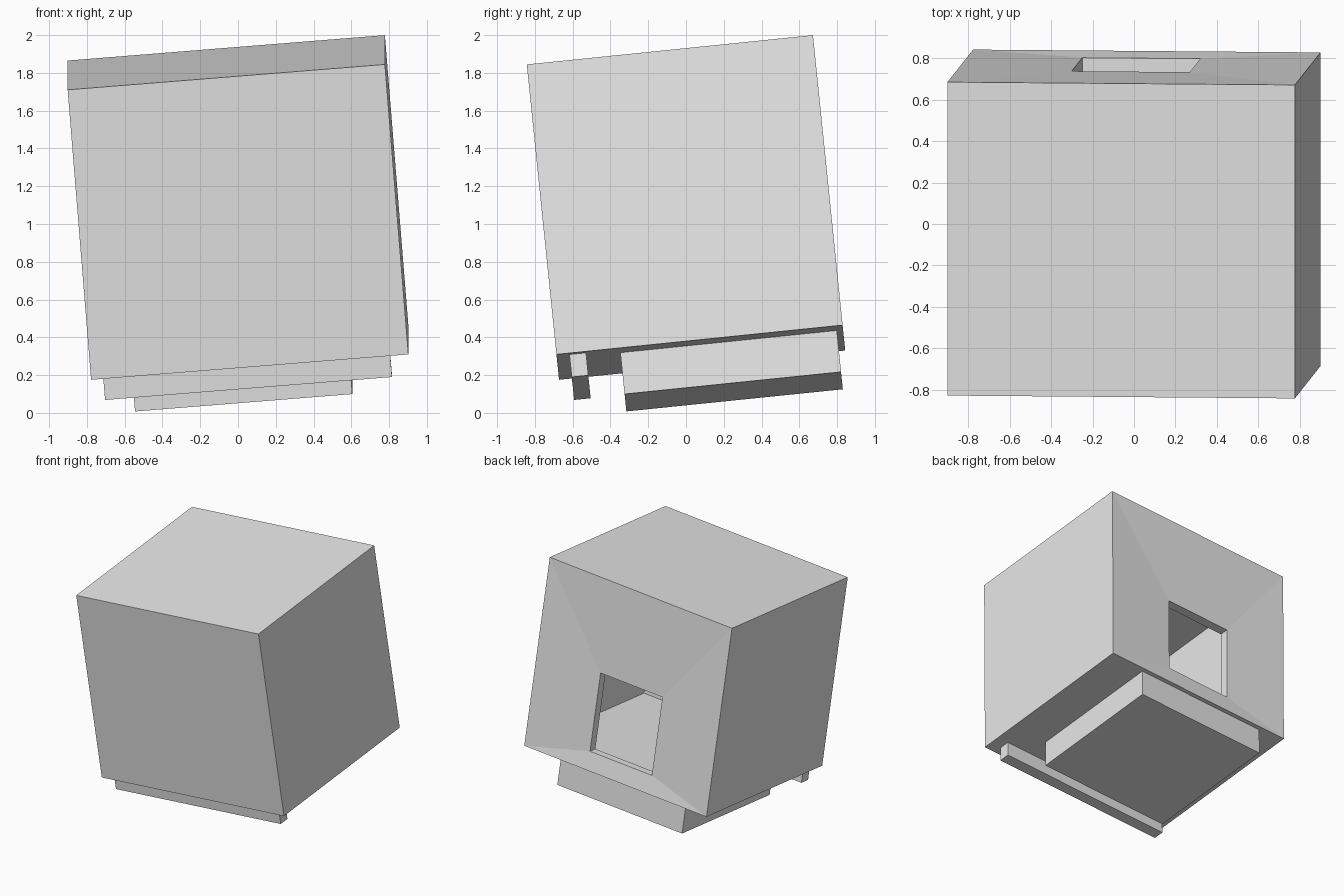
import bpy, bmesh, math
from mathutils import Matrix, Vector

if "Cube" in bpy.data.objects:
    bpy.data.objects.remove(bpy.data.objects["Cube"])

grey = bpy.data.materials.new("plain_grey")
grey.diffuse_color = (0.8, 0.8, 0.8, 1)
grey.use_nodes = True
grey.node_tree.nodes["Principled BSDF"].inputs["Base Color"].default_value = grey.diffuse_color

# The whole model leans: shared placement for every part
TILT = (Matrix.Translation((0, 0, 1.0875))
        @ Matrix.Rotation(math.radians(5.84), 4, 'X')
        @ Matrix.Rotation(math.radians(-4.6), 4, 'Y'))


def loft(name, rings):
    """Closed solid through rectangles (y, x0, x1, z0, z1), capped at both ends."""
    bm = bmesh.new()
    loops = []
    for y, x0, x1, z0, z1 in rings:
        corners = ((x0, z0), (x1, z0), (x1, z1), (x0, z1))
        loops.append([bm.verts.new(TILT @ Vector((x, y, z))) for x, z in corners])
    for a, b in zip(loops, loops[1:]):
        for i in range(4):
            j = (i + 1) % 4
            bm.faces.new((a[i], a[j], b[j], b[i]))
    bm.faces.new(loops[0])
    bm.faces.new(loops[-1][::-1])
    bmesh.ops.recalc_face_normals(bm, faces=bm.faces)
    mesh = bpy.data.meshes.new(name)
    bm.to_mesh(mesh)
    bm.free()
    mesh.materials.append(grey)
    obj = bpy.data.objects.new(name, mesh)
    bpy.context.collection.objects.link(obj)
    return obj


def block(name, x0, x1, y0, y1, z0, z1):
    return loft(name, [(y0, x0, x1, z0, z1), (y1, x0, x1, z0, z1)])


# Hollow casing: outer shell, slightly dished back, opening, inner cavity
W, D, H = 0.8425, 0.7615, 0.774
outer = (-W, W, -H, H)
opening = (-0.301, 0.271, -0.627, 0.0155)
cavity = (-W + 0.09, W - 0.09, -H + 0.068, H - 0.068)
loft("hollow_casing", [
    (-D, *outer), (D, *outer),
    (D - 0.02, *opening), (D - 0.09, *opening),
    (D - 0.09, *cavity), (-D + 0.09, *cavity),
])

# Supports under the casing
block("front_foot_bar", -0.778, 0.746, -0.693, -0.605, -0.894, -H)
block("base_slab", -0.627, 0.527, -0.424, 0.728, -0.995, -H)
